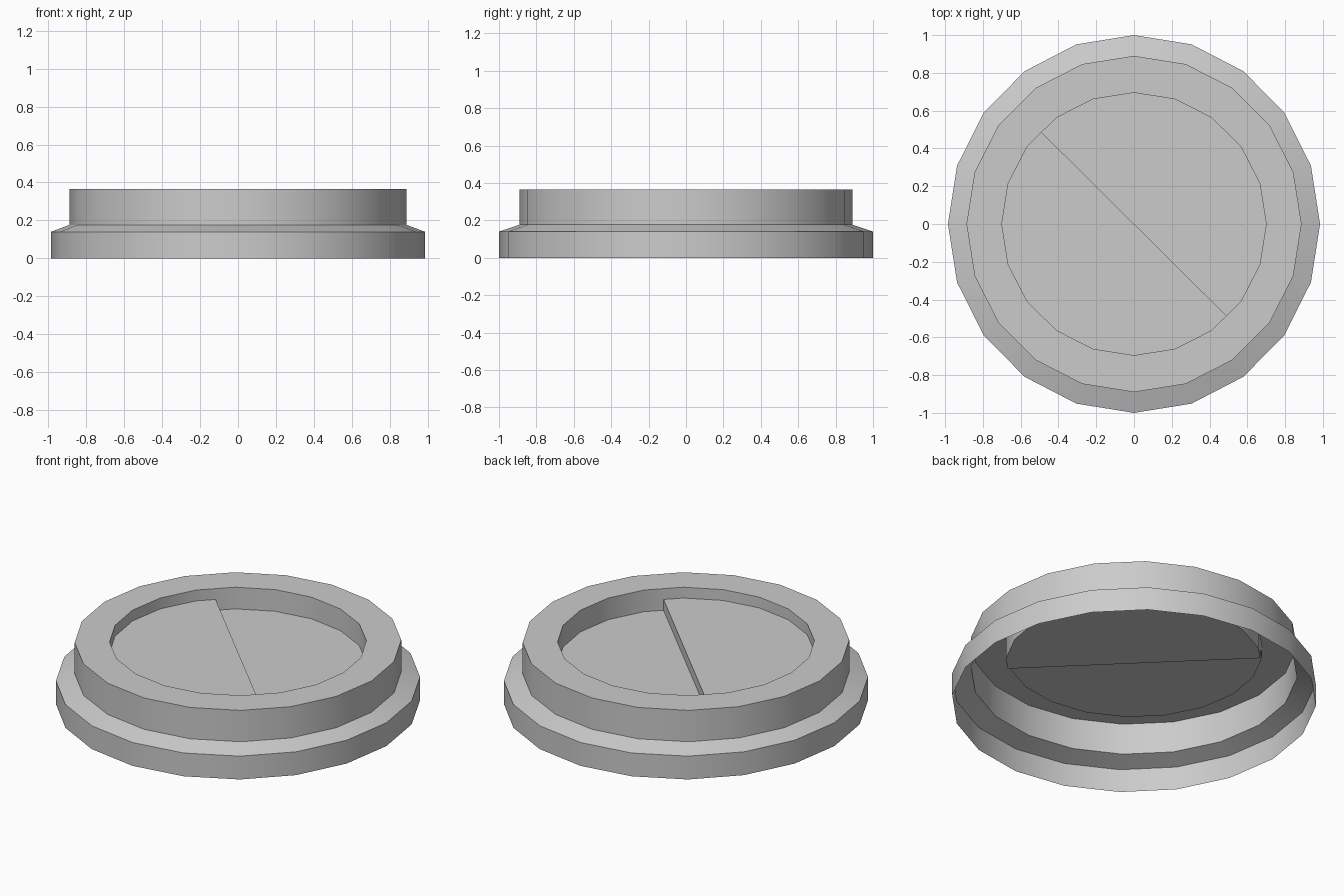
import bpy, bmesh, math
from mathutils import Vector

if "Cube" in bpy.data.objects:
    bpy.data.objects.remove(bpy.data.objects["Cube"])

SIDES = 20
TOP = 0.365
WELL = (0.70, 0.695)          # x and y radius of the recess


def ring_point(rx, ry, i, z):
    a = 2 * math.pi * i / SIDES
    return Vector((rx * math.cos(a), ry * math.sin(a), z))


def make_object(name, bm):
    me = bpy.data.meshes.new(name)
    bm.to_mesh(me)
    bm.free()
    ob = bpy.data.objects.new(name, me)
    bpy.context.collection.objects.link(ob)
    bpy.ops.object.select_all(action='DESELECT')
    ob.select_set(True)
    bpy.context.view_layer.objects.active = ob
    bpy.ops.object.shade_smooth_by_angle(angle=math.radians(30))
    return ob


# Stepped outer shell, open underneath: (x radius, y radius, z) from base to inner rim
profile = [(0.985, 1.0, 0.0), (0.985, 1.0, 0.14), (0.887, 0.89, 0.177),
           (0.887, 0.89, TOP), (*WELL, TOP)]
bm = bmesh.new()
rings = [[bm.verts.new(ring_point(rx, ry, i, z)) for i in range(SIDES)]
         for rx, ry, z in profile]
for lo, hi in zip(rings, rings[1:]):
    for i in range(SIDES):
        j = (i + 1) % SIDES
        bm.faces.new((lo[i], lo[j], hi[j], hi[i]))
make_object("stepped_shell", bm)


def half_well(name, first, floor_z, step_to=None):
    """Half of the recess: ten-sided wall, floor and optional step face."""
    bm = bmesh.new()

    def outline(z):
        pts = [ring_point(*WELL, first + k, z) for k in range(-1, 11)]
        pts[0] = (pts[0] + pts[1]) / 2       # chord ends halfway along a side
        pts[-1] = (pts[-1] + pts[-2]) / 2
        return [bm.verts.new(p) for p in pts]

    rim, floor = outline(TOP), outline(floor_z)
    for k in range(len(rim) - 1):
        bm.faces.new((rim[k], rim[k + 1], floor[k + 1], floor[k]))
    bm.faces.new(floor)
    if step_to is not None:
        low = [bm.verts.new((v.co.x, v.co.y, step_to))
               for v in (floor[0], floor[-1])]
        bm.faces.new((floor[0], floor[-1], low[1], low[0]))
    make_object(name, bm)


# Recess split diagonally into a raised and a lowered half
half_well("raised_floor_half", 8, 0.30, step_to=0.235)
half_well("lowered_floor_half", 18, 0.235)
